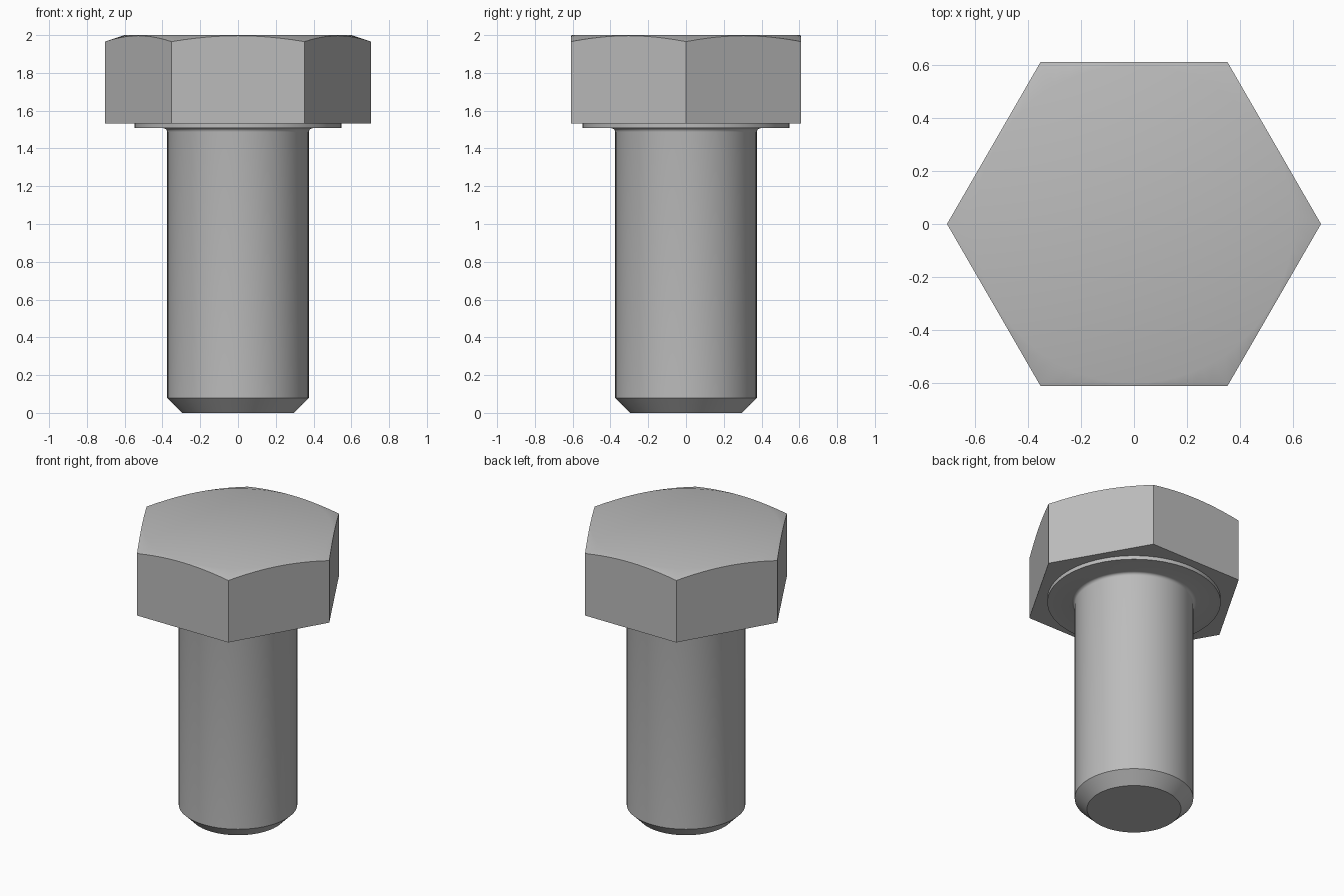
import bpy
import bmesh
from math import cos, sin, pi, radians

cube = bpy.data.objects.get("Cube")
if cube:
    bpy.data.objects.remove(cube, do_unlink=True)

SEGMENTS = 72
APOTHEM = 0.61
HEAD_BOTTOM, HEAD_TOP = 1.533, 2.0
CROWN_RADIUS = 0.6
CHAMFER_SLOPE = 0.33

steel = bpy.data.materials.new("steel_grey")
steel.use_nodes = True
colour = (0.5, 0.5, 0.5, 1)
steel.diffuse_color = colour
steel.node_tree.nodes["Principled BSDF"].inputs["Base Color"].default_value = colour


def build_rings(name, rings):
    """Skin a stack of closed rings; each ring maps an angle to (radius, z)."""
    bm = bmesh.new()
    angles = [2 * pi * i / SEGMENTS for i in range(SEGMENTS)]
    loops = []
    for ring in rings:
        loop = []
        for a in angles:
            r, z = ring(a)
            loop.append(bm.verts.new((r * cos(a), r * sin(a), z)))
        loops.append(loop)
    for low, high in zip(loops, loops[1:]):
        for i in range(SEGMENTS):
            j = (i + 1) % SEGMENTS
            bm.faces.new((low[i], low[j], high[j], high[i]))
    bm.faces.new(loops[0][::-1])
    bm.faces.new(loops[-1])
    mesh = bpy.data.meshes.new(name)
    bm.to_mesh(mesh)
    bm.free()
    mesh.materials.append(steel)
    obj = bpy.data.objects.new(name, mesh)
    bpy.context.collection.objects.link(obj)
    bpy.ops.object.select_all(action="DESELECT")
    obj.select_set(True)
    bpy.context.view_layer.objects.active = obj
    bpy.ops.object.shade_smooth_by_angle(angle=radians(30))
    return obj


def hex_radius(a):
    return APOTHEM / cos(a % (pi / 3) - pi / 6)


def chamfer_rim(a):
    r = hex_radius(a)
    return r, HEAD_TOP - CHAMFER_SLOPE * (r - CROWN_RADIUS)


# Hexagonal head with a conical chamfer around its crown
build_rings("hex_head", [
    lambda a: (hex_radius(a), HEAD_BOTTOM),
    chamfer_rim,
    lambda a: (CROWN_RADIUS, HEAD_TOP),
])

# Shank with chamfered tip, small fillet and washer face under the head
FILLET = 0.02
SHANK_RADIUS, WASHER_Z = 0.375, 1.507
profile = [(0.297, 0), (SHANK_RADIUS, 0.078)]
for k in range(5):
    t = k * pi / 8
    profile.append((SHANK_RADIUS + FILLET * (1 - cos(t)),
                    WASHER_Z - FILLET * (1 - sin(t))))
profile += [(0.548, WASHER_Z), (0.548, HEAD_BOTTOM)]
build_rings("shank_and_washer_face", [lambda a, p=p: p for p in profile])
